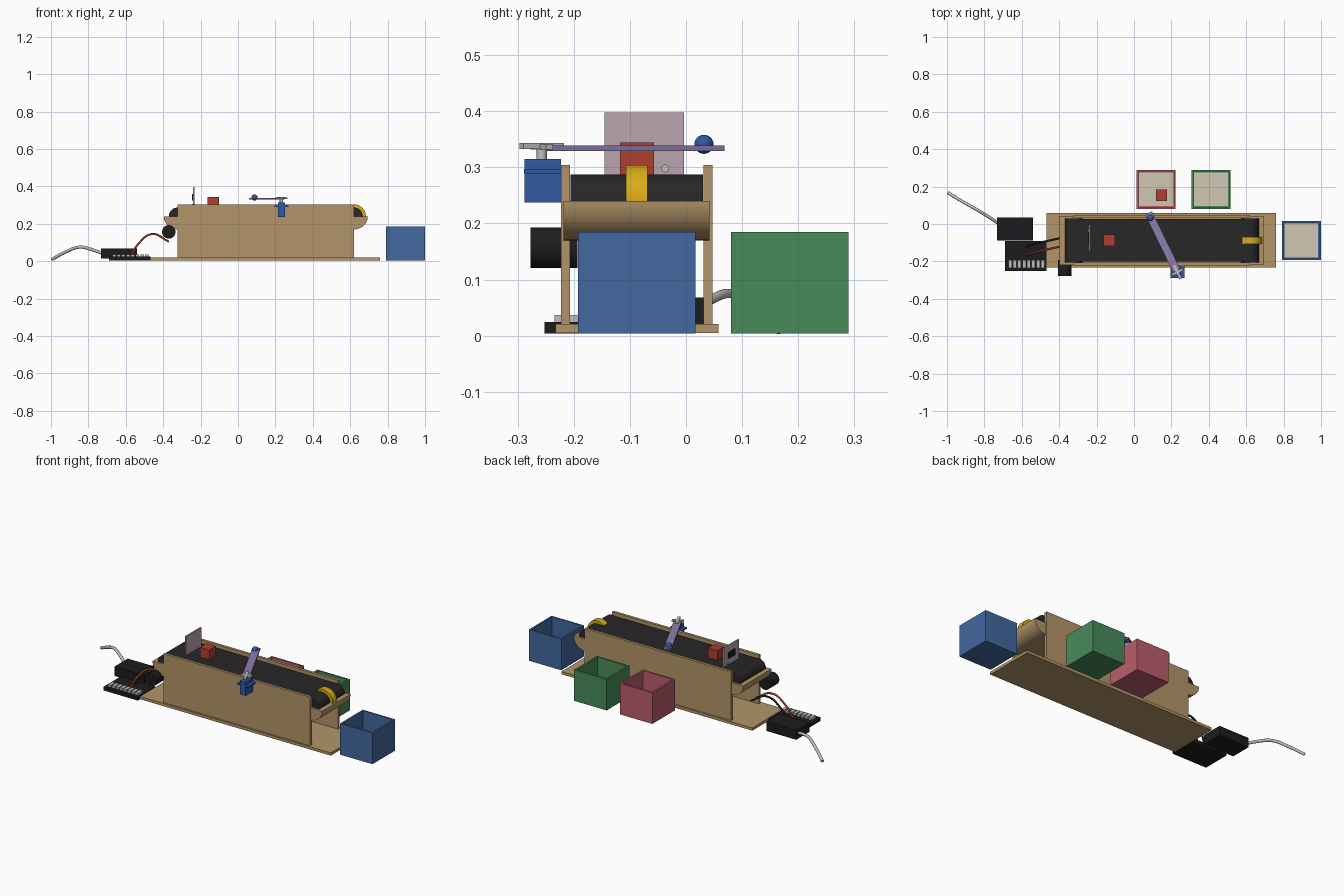
import bpy, bmesh, math
from mathutils import Vector

if "Cube" in bpy.data.objects:
    bpy.data.objects.remove(bpy.data.objects["Cube"])

COLORS = {
    "wood": (0.45, 0.30, 0.14), "black": (0.012, 0.012, 0.013), "rubber": (0.02, 0.02, 0.02),
    "blue": (0.055, 0.14, 0.35), "green": (0.065, 0.26, 0.10), "pink": (0.50, 0.11, 0.15),
    "beige": (0.63, 0.57, 0.45), "red": (0.42, 0.05, 0.03), "yellow": (0.70, 0.42, 0.01),
    "servo": (0.03, 0.10, 0.36), "lavender": (0.27, 0.21, 0.44), "grey": (0.52, 0.52, 0.50),
    "mauve": (0.50, 0.38, 0.43),
}
mats = {}
for name, c in COLORS.items():
    mats[name] = bpy.data.materials.new(name)
    mats[name].diffuse_color = (*c, 1)


def finish(name, bm, color, smooth=False):
    bmesh.ops.recalc_face_normals(bm, faces=bm.faces)
    me = bpy.data.meshes.new(name)
    bm.to_mesh(me)
    bm.free()
    ob = bpy.data.objects.new(name, me)
    bpy.context.collection.objects.link(ob)
    me.materials.append(mats[color])
    if smooth:
        bpy.ops.object.select_all(action='DESELECT')
        ob.select_set(True)
        bpy.context.view_layer.objects.active = ob
        bpy.ops.object.shade_smooth_by_angle(angle=math.radians(35))
    return ob


def box_bm(x, y, z):
    bm = bmesh.new()
    bmesh.ops.create_cube(bm, size=1)
    for v in bm.verts:
        v.co = [r[0] + (c + 0.5) * (r[1] - r[0]) for r, c in zip((x, y, z), v.co)]
    return bm


def box(name, x, y, z, color):
    return finish(name, box_bm(x, y, z), color)


def cylinder(name, a, b, r, color, sides=48):
    """Solid cylinder between two points."""
    a, b = Vector(a), Vector(b)
    bm = bmesh.new()
    bmesh.ops.create_cone(bm, cap_ends=True, segments=sides, radius1=r, radius2=r, depth=(b - a).length)
    rot = Vector((0, 0, 1)).rotation_difference(b - a)
    for v in bm.verts:
        v.co = rot @ v.co + (a + b) / 2
    return finish(name, bm, color, True)


def extrude_y(name, pts, y0, y1, color):
    """Extrude an x-z profile along y."""
    bm = bmesh.new()
    f = bm.faces.new([bm.verts.new((x, y0, z)) for x, z in pts])
    ext = bmesh.ops.extrude_face_region(bm, geom=[f])["geom"]
    for v in ext:
        if isinstance(v, bmesh.types.BMVert):
            v.co.y = y1
    return finish(name, bm, color, True)


def bin_box(name, cx, cy, color):
    """Open-topped bin with a pale floor sheet."""
    h = 0.1045
    bm = box_bm((cx - h, cx + h), (cy - h, cy + h), (0.004, 0.185))
    top = max(bm.faces, key=lambda f: f.calc_center_median().z)
    bmesh.ops.inset_region(bm, faces=[top], thickness=0.014)
    for v in top.verts:
        v.co.z += 0
    inner = bmesh.ops.extrude_discrete_faces(bm, faces=[top])["faces"][0]
    for v in inner.verts:
        v.co.z = 0.014
    finish(name, bm, color)
    i = h - 0.0145
    box(name + "_floor", (cx - i, cx + i), (cy - i, cy + i), (0.013, 0.018), "beige")


def tube(name, pts, r, color):
    cu = bpy.data.curves.new(name, 'CURVE')
    cu.dimensions = '3D'
    cu.bevel_depth = r
    cu.bevel_resolution = 3
    cu.use_fill_caps = True
    sp = cu.splines.new('BEZIER')
    sp.bezier_points.add(len(pts) - 1)
    for p, co in zip(sp.bezier_points, pts):
        p.co = co
        p.handle_left_type = p.handle_right_type = 'AUTO'
    ob = bpy.data.objects.new(name, cu)
    bpy.context.collection.objects.link(ob)
    cu.materials.append(mats[color])


# Conveyor frame: base board, two side panels, round-ended bed under the belt
XL, XR, ZC = -0.323, 0.62, 0.24
box("base_board", (-0.467, 0.76), (-0.233, 0.058), (0.005, 0.021), "wood")
for side, y in (("front", (-0.223, -0.207)), ("back", (0.031, 0.047))):
    box(side + "_side_panel", (-0.323, 0.62), y, (0.021, 0.304), "wood")
arc = [math.pi / 2 * i / 12 for i in range(13)]
bed = [(XL - 0.074 * math.cos(a), ZC - 0.07 * math.sin(a)) for a in arc]
bed += [(XR + 0.074 * math.sin(a), ZC - 0.07 * math.cos(a)) for a in arc]
extrude_y("belt_bed", bed, -0.218, 0.042, "wood")

# Belt, rollers and yellow pulley band
box("belt", (XL, XR), (-0.200, 0.026), (0.2, 0.2875), "rubber")
for nm, x in (("drive_roller", XL), ("end_roller", XR)):
    cylinder(nm, (x, -0.206, ZC), (x, 0.030, ZC), 0.047, "rubber")
cylinder("yellow_band", (XR, -0.107, ZC), (XR, -0.069, ZC), 0.064, "yellow")

# Drive motor
cylinder("drive_motor", (-0.37, -0.277, 0.157), (-0.37, -0.193, 0.157), 0.036, "black", 32)

# Sensor plate with dark window and small emitter
box("sensor_plate", (-0.240, -0.232), (-0.145, -0.004), (0.287, 0.398), "mauve")
box("sensor_window", (-0.245, -0.239), (-0.105, -0.045), (0.325, 0.36), "black")
cylinder("sensor_emitter", (-0.245, -0.037, 0.298), (-0.229, -0.037, 0.298), 0.007, "grey", 16)

# Sorted blocks, one on the belt and one in the bin
box("belt_block", (-0.162, -0.102), (-0.118, -0.057), (0.2855, 0.344), "red")
box("binned_block", (0.117, 0.177), (0.124, 0.184), (0.018, 0.078), "red")

# Servo with flange, shaft and cross horn
SX, SY = 0.232, -0.257
box("servo_body", (0.213, 0.251), (-0.288, -0.223), (0.237, 0.315), "servo")
box("servo_flange", (0.195, 0.269), (-0.289, -0.222), (0.289, 0.297), "servo")
cylinder("servo_shaft", (SX, SY, 0.315), (SX, SY, 0.335), 0.009, "grey", 24)
ang = math.atan2(0.294, -0.144)
for nm, hx, hy, z in (("horn_long", 0.04, 0.008, (0.333, 0.343)), ("horn_cross", 0.007, 0.032, (0.332, 0.342))):
    ob = box(nm, (-hx, hx), (-hy, hy), z, "grey")
    ob.location = (SX, SY, 0)
    ob.rotation_euler.z = ang

# Swinging sorting arm with ball tip
arm = box("sorting_arm", (0.008, 0.352), (-0.021, 0.021), (0.329, 0.339), "lavender")
arm.location = (SX, SY, 0)
arm.rotation_euler.z = ang
bm = bmesh.new()
bmesh.ops.create_uvsphere(bm, u_segments=24, v_segments=14, radius=0.017)
for v in bm.verts:
    v.co += Vector((0.088, 0.032, 0.341))
finish("arm_tip_ball", bm, "servo", True)

# Collection bins
bin_box("pink_bin", 0.118, 0.185, "pink")
bin_box("green_bin", 0.412, 0.185, "green")
bin_box("blue_bin", 0.895, -0.088, "blue")

# Electronics: terminal board with connectors, and controller box
box("terminal_board", (-0.69, -0.468), (-0.252, -0.09), (0.004, 0.024), "black")
for i in range(8):
    x = -0.672 + i * 0.025
    box(f"terminal_{i + 1}", (x, x + 0.019), (-0.234, -0.193), (0.023, 0.037), "grey")
box("controller_box", (-0.733, -0.54), (-0.088, 0.034), (0.014, 0.068), "black")

# Wires and supply cable
for nm, dy, col in (("red_wire", 0, "red"), ("black_wire", 0.045, "black")):
    tube(nm, [(-0.575, -0.165 + dy, 0.022), (-0.535, -0.152 + dy, 0.09), (-0.46, -0.135 + dy, 0.145),
              (-0.37, -0.115 + dy, 0.105)], 0.0055, col)
tube("supply_cable", [(-0.72, 0.0, 0.04), (-0.78, 0.04, 0.062), (-0.85, 0.082, 0.075), (-0.92, 0.122, 0.05),
                      (-0.995, 0.167, 0.010)], 0.0085, "grey")

for m in bpy.data.materials:
    if m.users and not m.is_grease_pencil:
        m.use_nodes = True
        m.node_tree.nodes["Principled BSDF"].inputs["Base Color"].default_value = m.diffuse_color
